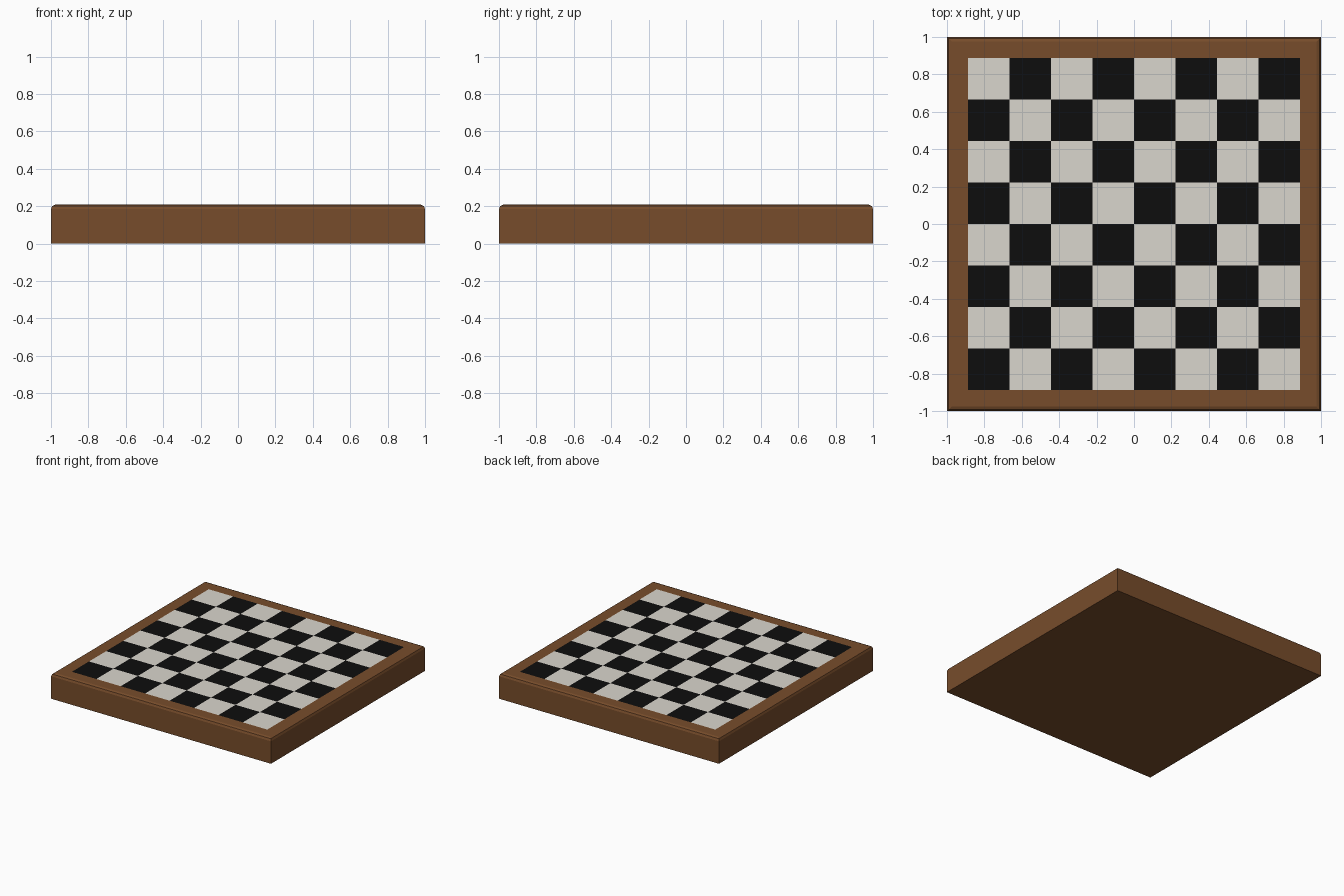
import bpy, bmesh
from mathutils import Vector

if "Cube" in bpy.data.objects:
    bpy.data.objects.remove(bpy.data.objects["Cube"])

HEIGHT = 0.208   # board thickness
PLAY = 0.888     # half width of the checkered field
BEVEL = 0.024    # rounded top rim
STEP = PLAY * 2 / 8


def material(name, rgb):
    m = bpy.data.materials.new(name)
    m.diffuse_color = (*rgb, 1)
    m.use_nodes = True
    m.node_tree.nodes["Principled BSDF"].inputs["Base Color"].default_value = m.diffuse_color
    return m


def top_face(bm):
    return max(bm.faces, key=lambda f: (round(f.calc_center_median().z, 4), f.calc_area()))


# Wooden block
bm = bmesh.new()
bmesh.ops.create_cube(bm, size=1)
for v in bm.verts:
    v.co = Vector((v.co.x * 2, v.co.y * 2, (v.co.z + 0.5) * HEIGHT))

# Rounded top rim
rim = list(top_face(bm).edges)
bmesh.ops.bevel(bm, geom=rim, offset=BEVEL, segments=2, profile=0.5, affect='EDGES')
bm.normal_update()

# Border around the playing field
field = top_face(bm)
bmesh.ops.inset_individual(bm, faces=[field], thickness=1 - BEVEL - PLAY, depth=0,
                           use_even_offset=True)


def in_field(f):
    return all(abs(v.co.x) < PLAY + 0.005 and abs(v.co.y) < PLAY + 0.005
               and v.co.z > HEIGHT - 0.001 for v in f.verts)


# Cut the field into 8 x 8 squares
for axis in (Vector((1, 0, 0)), Vector((0, 1, 0))):
    for i in range(1, 8):
        faces = [f for f in bm.faces if in_field(f)]
        edges = {e for f in faces for e in f.edges}
        verts = {v for f in faces for v in f.verts}
        bmesh.ops.bisect_plane(bm, geom=faces + list(edges) + list(verts),
                               plane_co=axis * (i * STEP - PLAY), plane_no=axis)

# Checker colours, dark square in the front left corner
for f in bm.faces:
    f.smooth = False
    if in_field(f):
        c = f.calc_center_median()
        col, row = int((c.x + PLAY) / STEP), int((c.y + PLAY) / STEP)
        f.material_index = 1 if (col + row) % 2 == 0 else 2

mesh = bpy.data.meshes.new("checker_board")
bm.to_mesh(mesh)
bm.free()
for m in (material("brown wood", (0.185, 0.073, 0.024)),
          material("black square", (0.004, 0.004, 0.004)),
          material("ivory square", (0.70, 0.67, 0.61))):
    mesh.materials.append(m)
bpy.context.collection.objects.link(bpy.data.objects.new("checker_board", mesh))
